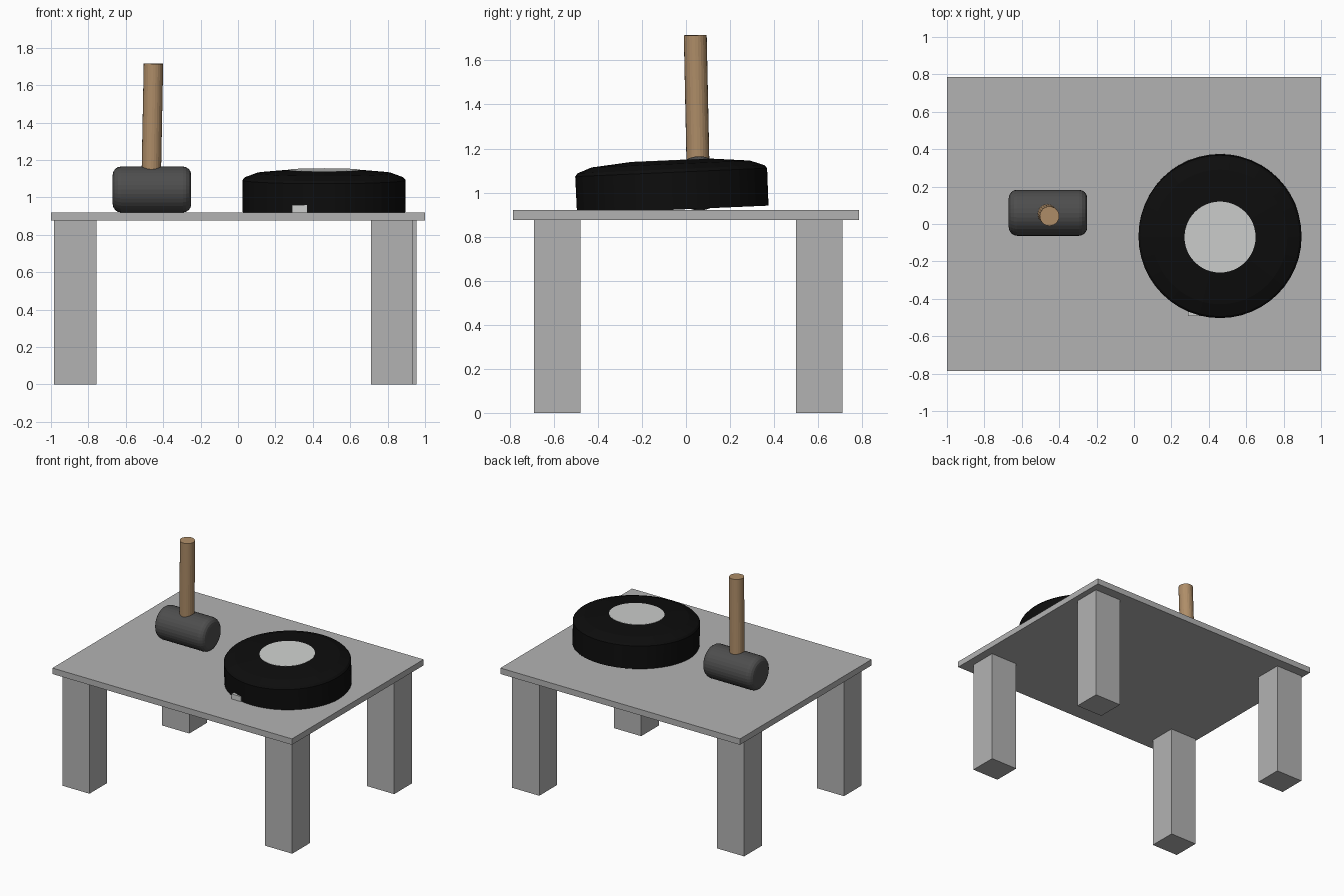
import bpy, bmesh, math
from mathutils import Matrix, Vector

if "Cube" in bpy.data.objects:
    bpy.data.objects.remove(bpy.data.objects["Cube"])


def material(name, rgb):
    m = bpy.data.materials.new(name)
    m.diffuse_color = (*rgb, 1)
    m.use_nodes = True
    m.node_tree.nodes["Principled BSDF"].inputs["Base Color"].default_value = m.diffuse_color
    return m


GREY = material("table grey", (0.45, 0.45, 0.45))
LIGHT = material("light grey", (0.62, 0.63, 0.62))
DARK = material("dark rubber grey", (0.075, 0.075, 0.075))
BLACK = material("tyre black", (0.004, 0.004, 0.004))
WOOD = material("wood", (0.43, 0.27, 0.14))


def add(name, bm, mat):
    bmesh.ops.recalc_face_normals(bm, faces=bm.faces)
    me = bpy.data.meshes.new(name)
    bm.to_mesh(me)
    bm.free()
    me.materials.append(mat)
    ob = bpy.data.objects.new(name, me)
    bpy.context.collection.objects.link(ob)
    return ob


def box(name, lo, hi, mat):
    lo, hi = Vector(lo), Vector(hi)
    bm = bmesh.new()
    m = Matrix.Translation((lo + hi) / 2) @ Matrix.Diagonal((*(hi - lo), 1))
    bmesh.ops.create_cube(bm, size=1, matrix=m)
    return add(name, bm, mat)


def lathe(name, profile, sides, mat, matrix):
    """Rings of (radius, height) around local z, closed by end caps."""
    bm = bmesh.new()
    rings = [[bm.verts.new((r * math.cos(math.tau * i / sides),
                            r * math.sin(math.tau * i / sides), z))
              for i in range(sides)] for r, z in profile]
    for a, b in zip(rings, rings[1:]):
        for i in range(sides):
            j = (i + 1) % sides
            bm.faces.new((a[i], a[j], b[j], b[i]))
    bm.faces.new(rings[0][::-1])
    bm.faces.new(rings[-1])
    bm.transform(matrix)
    return add(name, bm, mat)


# Table
box("table_top", (-1, -0.785, 0.875), (1, 0.785, 0.92), GREY)
for name, x, y in (("front_left_leg", -0.983, -0.69), ("back_left_leg", -0.983, 0.50),
                   ("front_right_leg", 0.71, -0.69), ("back_right_leg", 0.728, 0.50)):
    box(name, (x, y, 0), (x + 0.226, y + 0.21, 0.88), GREY)

# Mallet head: a rounded cylinder lying along x
R, L, B = 0.123, 0.21, 0.045
arc = [(R - B + B * math.cos(a), L - B + B * math.sin(a))
       for a in (math.radians(t) for t in (0, 22.5, 45, 67.5, 90))]
head = [(r, -z) for r, z in reversed(arc)] + arc
lathe("mallet_head", head, 32, DARK,
      Matrix.Translation((-0.46, 0.06, 1.042)) @ Matrix.Rotation(math.pi / 2, 4, 'Y'))

# Mallet handle, leaning very slightly
base, tip = Vector((-0.465, 0.056, 1.05)), Vector((-0.452, 0.042, 1.715))
axis = tip - base
lathe("mallet_handle", [(0.052, 0), (0.052, axis.length)], 24, WOOD,
      Matrix.Translation(base) @ axis.to_track_quat('Z', 'Y').to_matrix().to_4x4())

# Tyre, slightly tilted with its back edge raised
tilt = Matrix.Translation((0.46, -0.06, 0.922)) @ Matrix.Rotation(math.radians(2.5), 4, 'X')
lathe("tyre", [(0.19, 0), (0.435, 0), (0.436, 0.17), (0.425, 0.184), (0.36, 0.208),
               (0.19, 0.224)], 48, BLACK, tilt)
# Hub disc filling the hole
lathe("hub_disc", [(0.19, 0.22), (0.19, 0.2255)], 48, LIGHT, tilt)
# Small block showing at the foot of the tyre
box("tyre_block", (0.29, -0.492, 0.915), (0.37, -0.44, 0.958), LIGHT)
